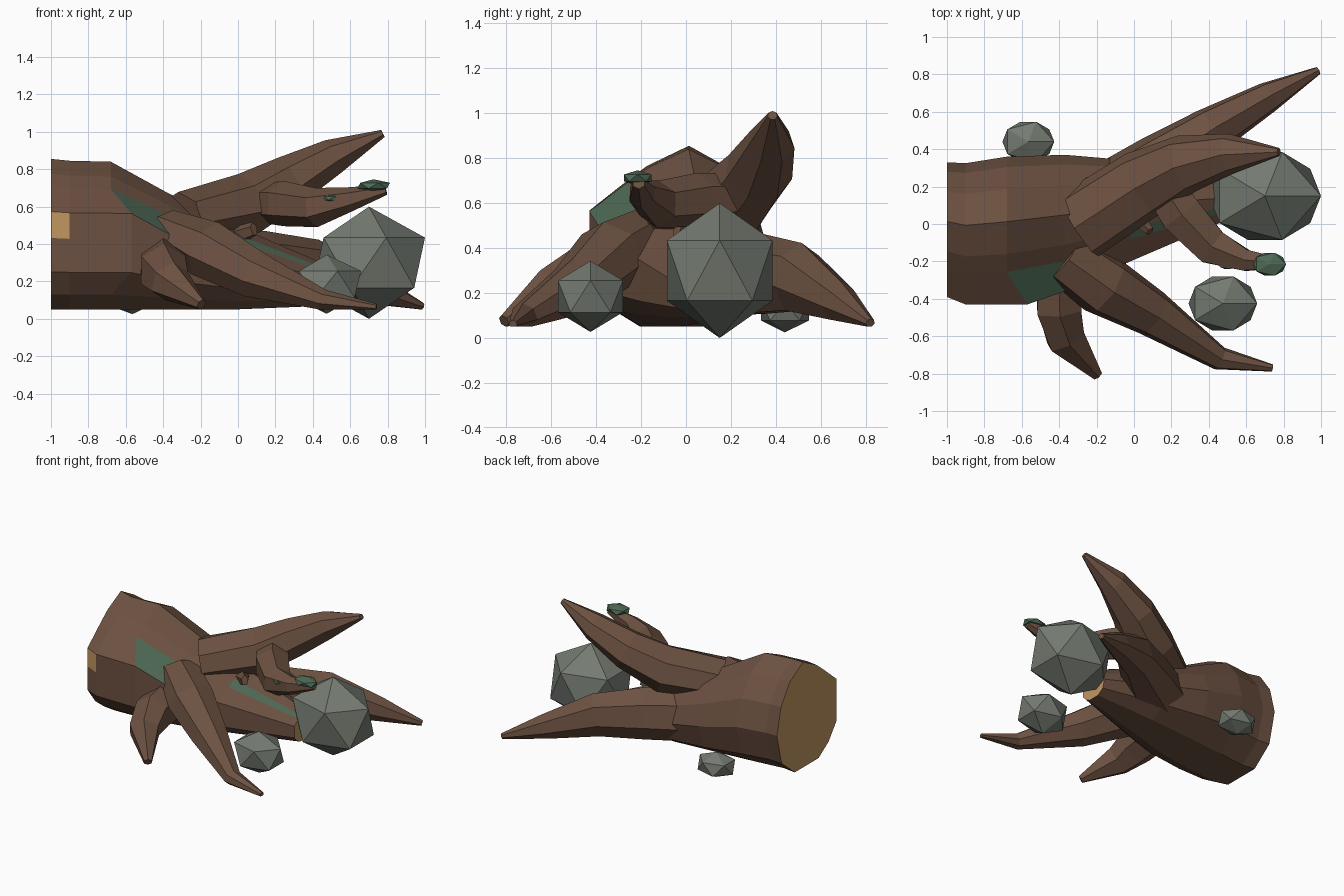
import bpy, bmesh, math
from mathutils import Vector

cube = bpy.data.objects.get("Cube")
if cube:
    bpy.data.objects.remove(cube, do_unlink=True)

GROUND = 0.05


def material(name, rgb):
    m = bpy.data.materials.new(name)
    m.use_nodes = True
    col = (*rgb, 1)
    m.diffuse_color = col
    b = m.node_tree.nodes["Principled BSDF"]
    b.inputs["Base Color"].default_value = col
    b.inputs["Roughness"].default_value = 0.9
    return m


BARK = material("bark brown", (0.15, 0.082, 0.053))
MOSS = material("moss green", (0.075, 0.14, 0.09))
WOOD = material("cut wood tan", (0.54, 0.31, 0.115))
STONE = material("stone grey", (0.175, 0.195, 0.165))


def finish(name, bm, mats, rule=None):
    """Turn a bmesh into an object, colouring faces by rule(face)."""
    bmesh.ops.recalc_face_normals(bm, faces=bm.faces)
    bm.normal_update()
    if rule:
        for f in bm.faces:
            f.material_index = rule(f)
    me = bpy.data.meshes.new(name)
    bm.to_mesh(me)
    bm.free()
    for m in mats:
        me.materials.append(m)
    ob = bpy.data.objects.new(name, me)
    bpy.context.collection.objects.link(ob)
    return ob


def loft(rings):
    """Skin a list of equal-length point rings and close both ends."""
    bm = bmesh.new()
    loops = [[bm.verts.new(p) for p in r] for r in rings]
    n = len(loops[0])
    for a, b in zip(loops, loops[1:]):
        for i in range(n):
            j = (i + 1) % n
            bm.faces.new((a[i], a[j], b[j], b[i]))
    bm.faces.new(loops[0])
    bm.faces.new(loops[-1])
    return bm


# Trunk: one lumpy section stretched to fit the bounds at each station
SECTION = [(.56, 1), (.34, .9), (.22, .815), (0, .65), (0, .475), (0, .25),
           (.13, .1), (.3, 0), (.7, 0), (.92, .16), (1, .45), (.93, .7), (.78, .89)]
# x, y min, y max, z min, z max, x lean of the front side
STATIONS = [(-1, -.39, .33, .05, .855, 0), (-.9, -.43, .325, .05, .845, 0),
            (-.68, -.43, .36, .05, .84, .11), (-.37, -.36, .37, .05, .67, 0),
            (-.02, -.2, .34, .05, .5, 0), (.47, .01, .24, .07, .29, 0)]
rings = [[(x + (lean if u == 0 else 0), y0 + u * (y1 - y0), z0 + v * (z1 - z0))
          for u, v in SECTION]
         for x, y0, y1, z0, z1, lean in STATIONS]


def trunk_rule(f):
    c, n = f.calc_center_median(), f.normal
    if abs(n.x) > 0.95:
        return 2                                   # sawn and broken ends
    if c.x < -.9 and c.y < -.3 and .43 < c.z < .6:
        return 2                                   # bark chip
    if -.6 < c.x < -.4 and n.y < -.3 and .55 < c.z < .645:
        return 1                                   # moss on the shoulder
    if c.x > 0 and n.y < -.3 and .34 < c.z < .374:
        return 1                                   # moss strip on the thin end
    return 0


finish("trunk", loft(rings), [BARK, MOSS, WOOD], trunk_rule)


def root(name, path, sides=7):
    """Tapered root; path items are (x, y, z, half width, half height)."""
    pts = [Vector(p[:3]) for p in path]
    rings = []
    for i, p in enumerate(path):
        t = (pts[min(i + 1, len(pts) - 1)] - pts[max(i - 1, 0)]).normalized()
        side = t.cross(Vector((0, 0, 1))).normalized()
        up = side.cross(t)
        ring = []
        for k in range(sides):
            a = math.tau * k / sides + math.pi / 2
            q = pts[i] + side * (math.cos(a) * p[3]) + up * (math.sin(a) * p[4])
            q.z = max(q.z, GROUND)
            ring.append(q)
        rings.append(ring)
    return finish(name, loft(rings), [BARK])


root("upper_root", [(-.3, -.01, .54, .2, .14), (.04, .21, .61, .19, .17),
                    (.27, .32, .735, .16, .14), (.51, .375, .865, .11, .1),
                    (.775, .385, .99, .022, .022)])

root("back_root", [(-.12, .13, .28, .21, .2), (.14, .31, .28, .18, .19),
                   (.41, .5, .265, .13, .16), (.72, .68, .16, .085, .09),
                   (.985, .82, .067, .022, .02)])

root("front_root", [(-.38, -.17, .49, .15, .1), (-.16, -.33, .37, .17, .16),
                    (.1, -.48, .23, .13, .13), (.46, -.72, .095, .065, .06),
                    (.74, -.77, .06, .02, .02)])

root("short_root", [(-.4, -.25, .29, .14, .16), (-.4, -.46, .26, .135, .15),
                    (-.365, -.61, .2, .115, .11), (-.195, -.81, .075, .03, .03)], 6)

root("branch_root", [(.15, .21, .62, .12, .11), (.25, .055, .615, .13, .12),
                     (.42, -.125, .595, .11, .105), (.6, -.195, .64, .065, .065),
                     (.79, -.21, .69, .03, .028)], 6)

# Splinter stub between the roots
root("splinter", [(.01, .04, .45, .05, .05), (.085, -.04, .48, .025, .04)], 5)


def lump(name, loc, size, mat):
    bm = bmesh.new()
    bmesh.ops.create_icosphere(bm, subdivisions=1, radius=1)
    bmesh.ops.scale(bm, vec=size, verts=bm.verts)
    ob = finish(name, bm, [mat])
    ob.location = loc


# Stones
lump("large_stone", (.7, .15, .3), (.335, .276, .3), STONE)
lump("front_stone", (.475, -.425, .185), (.205, .17, .158), STONE)
lump("back_stone", (-.565, .44, .12), (.155, .125, .095), STONE)

# Moss clumps on the branch root
lump("moss_clump", (.725, -.215, .712), (.098, .072, .034), MOSS)
lump("moss_tuft", (.5, -.215, .645), (.055, .03, .022), MOSS)
